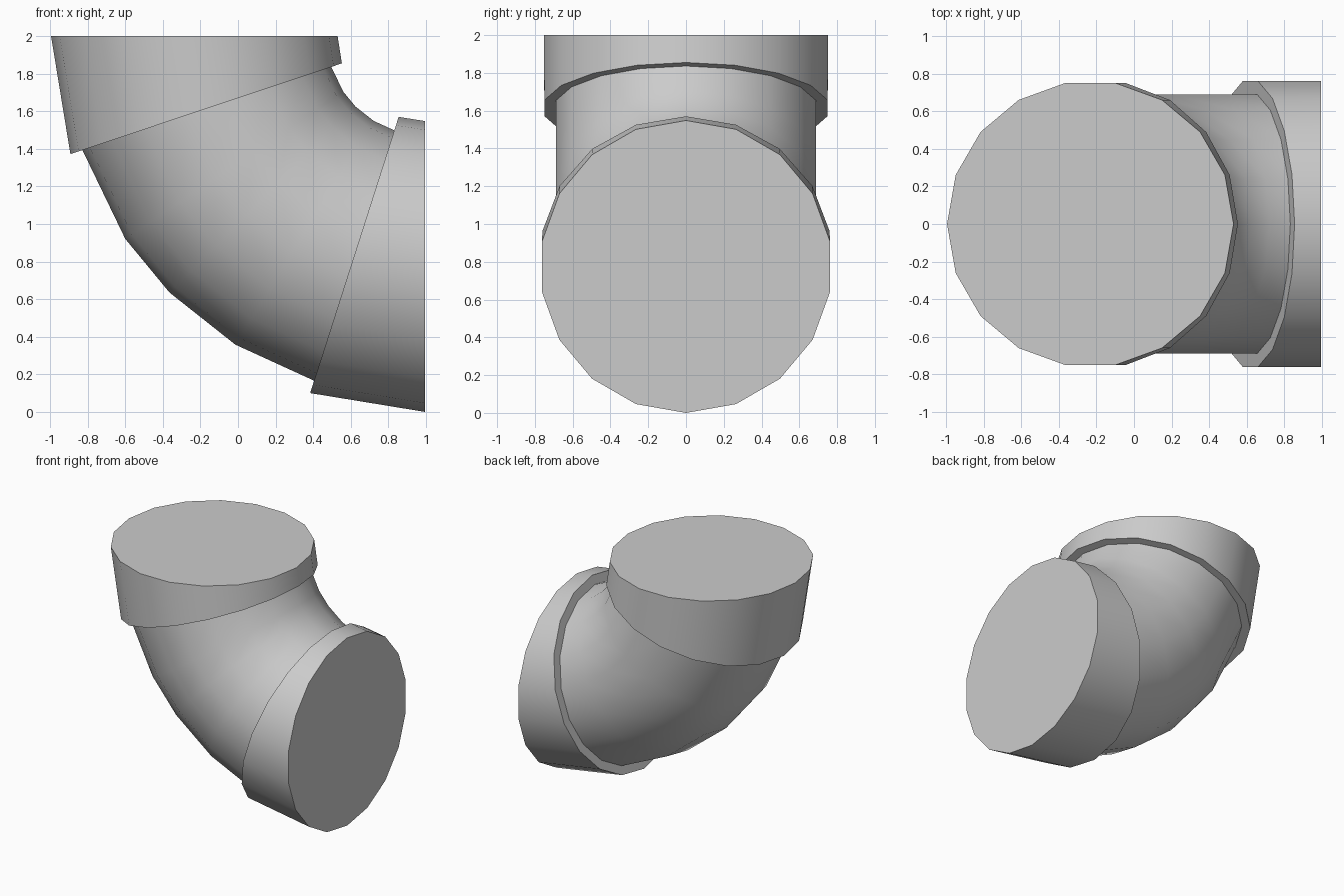
import bpy, bmesh
from math import sin, cos, pi, radians

if "Cube" in bpy.data.objects:
    bpy.data.objects.remove(bpy.data.objects["Cube"])

SIDES = 18
PIVOT = (1.0, 2.0)   # centre of the bend in the xz plane


def tube(name, sections):
    """Closed tube through 18-sided rings; each section is (outer, inner) points in xz."""
    bm = bmesh.new()
    rings = []
    for (ax, az), (bx, bz) in sections:
        cx, cz = (ax + bx) / 2, (az + bz) / 2
        ux, uz = (ax - bx) / 2, (az - bz) / 2
        r = (ux * ux + uz * uz) ** 0.5
        ring = []
        for i in range(SIDES):
            t = 2 * pi * i / SIDES
            ring.append(bm.verts.new((cx + ux * cos(t), r * sin(t), cz + uz * cos(t))))
        rings.append(ring)
    for lo, hi in zip(rings, rings[1:]):
        for i in range(SIDES):
            j = (i + 1) % SIDES
            bm.faces.new((lo[i], lo[j], hi[j], hi[i]))
    bm.faces.new(rings[0])
    bm.faces.new(rings[-1])
    bmesh.ops.recalc_face_normals(bm, faces=bm.faces)
    me = bpy.data.meshes.new(name)
    bm.to_mesh(me)
    bm.free()
    ob = bpy.data.objects.new(name, me)
    bpy.context.collection.objects.link(ob)
    bpy.ops.object.select_all(action='DESELECT')
    bpy.context.view_layer.objects.active = ob
    ob.select_set(True)
    bpy.ops.object.shade_smooth_by_angle(angle=radians(35))
    return ob


def bend(deg, radius):
    a = radians(deg)
    return (PIVOT[0] - radius * cos(a), PIVOT[1] - radius * sin(a))


# Curved middle of the pipe, tucked a little into each collar
tube("elbow_body", [(bend(d, 1.93), bend(d, 0.53)) for d in (17.5, 34, 45, 58.3, 72.5)])

# Wider collars with flat closed ends
tube("top_collar", [((-0.995, 2.0), (0.53, 2.0)), ((-0.892, 1.372), (0.553, 1.855))])
tube("side_collar", [((0.995, 0.0), (0.995, 1.548)), ((0.384, 0.10), (0.855, 1.57))])
